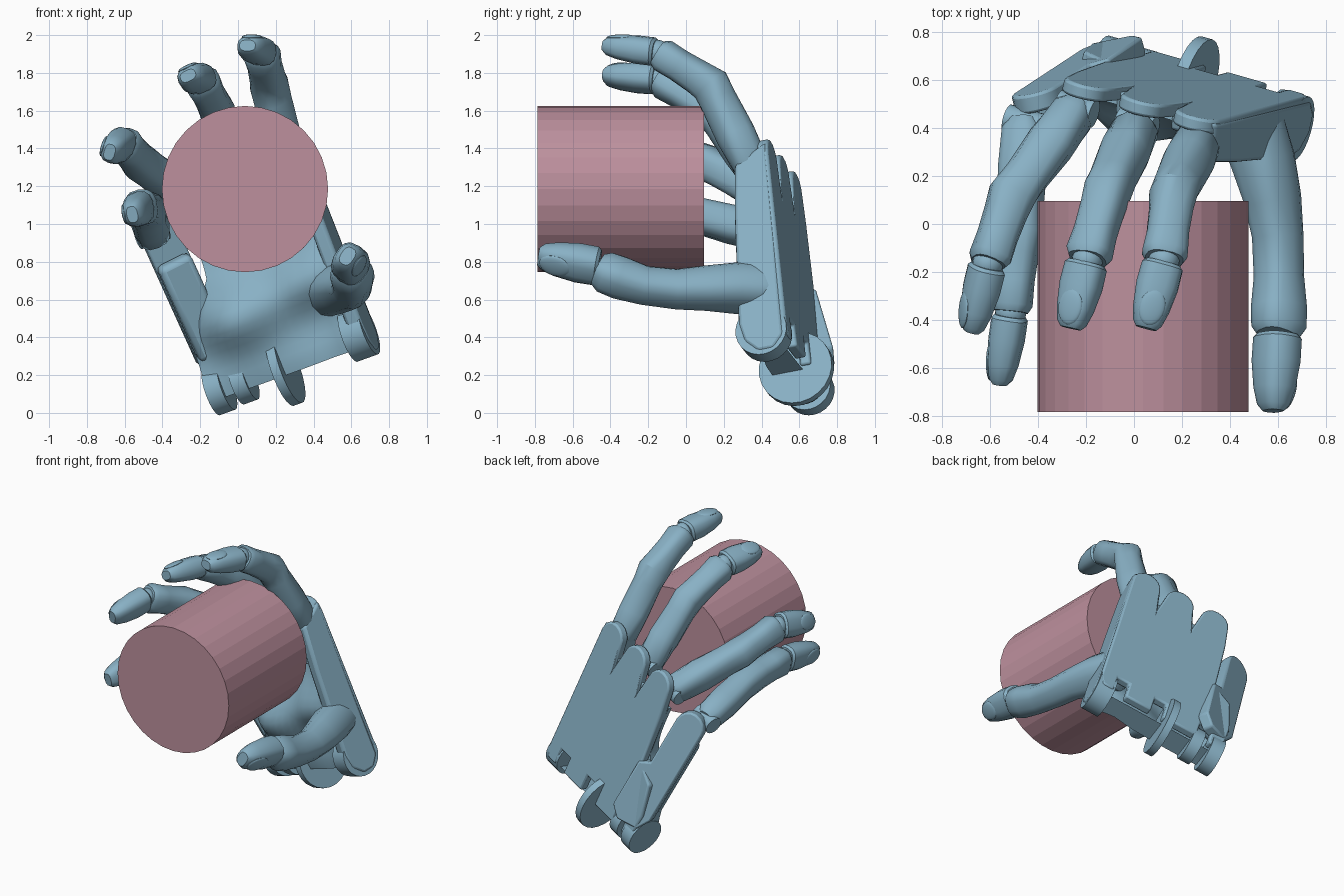
import bpy, bmesh
from math import sin, cos, pi, exp
from mathutils import Vector, Matrix

if "Cube" in bpy.data.objects:
    bpy.data.objects.remove(bpy.data.objects["Cube"])

def material(name, col):
    m = bpy.data.materials.new(name)
    m.diffuse_color = (*col, 1)
    m.use_nodes = True
    m.node_tree.nodes["Principled BSDF"].inputs["Base Color"].default_value = m.diffuse_color
    return m
BLUE = material("blue", (0.25, 0.44, 0.56))
PINK = material("pink", (0.51, 0.28, 0.34))

# palm frame: U across to the index side, V towards the knuckles, W out of the palm
U = Vector((0.91, -0.26, 0.33)).normalized()
V = Vector((-0.36, -0.10, 0.93))
V = (V - U * V.dot(U)).normalized()
W = U.cross(V)
O = Vector((-0.13, 0.785, 0.105))
PALM = Matrix((U, V, W)).transposed().to_4x4()
PALM.translation = O
SIDE = Matrix((V, W, U)).transposed().to_4x4()
SIDE.translation = O

def finish(bm, name, mat=BLUE, bevel=0, angle=0.6):
    bmesh.ops.recalc_face_normals(bm, faces=bm.faces)
    me = bpy.data.meshes.new(name)
    bm.to_mesh(me)
    bm.free()
    ob = bpy.data.objects.new(name, me)
    bpy.context.collection.objects.link(ob)
    me.materials.append(mat)
    if bevel:
        b = ob.modifiers.new("bevel", 'BEVEL')
        b.width, b.segments, b.limit_method = bevel, 2, 'ANGLE'
    bpy.ops.object.select_all(action='DESELECT')
    ob.select_set(True)
    bpy.context.view_layer.objects.active = ob
    bpy.ops.object.shade_smooth_by_angle(angle=angle)
    return ob

def prism(name, pts, depth, matrix, bevel=0.012):
    """Extrude a flat outline (x, y) from z=depth[0] to depth[1]."""
    bm = bmesh.new()
    f = bm.faces.new([bm.verts.new((x, y, depth[0])) for x, y in pts])
    r = bmesh.ops.extrude_face_region(bm, geom=[f])
    vs = [g for g in r['geom'] if isinstance(g, bmesh.types.BMVert)]
    bmesh.ops.translate(bm, verts=vs, vec=(0, 0, depth[1] - depth[0]))
    bmesh.ops.transform(bm, matrix=matrix, verts=bm.verts)
    return finish(bm, name, bevel=bevel)

def dorsal(p, t):
    """Direction away from the held cylinder, square to t."""
    d = Vector((p.x - 0.04, 0, p.z - 1.185))
    return (d - t * d.dot(t)).normalized()

def loft(name, rings, n=14):
    """Rounded tube through (point, half width, half height)."""
    bm = bmesh.new()
    P = [Vector(r[0]) for r in rings]
    loops = []
    for i, (_, a, b) in enumerate(rings):
        t = (P[min(i + 1, len(P) - 1)] - P[max(i - 1, 0)]).normalized()
        d = dorsal(P[i], t)
        s = t.cross(d)
        loop = []
        for k in range(n):
            c, q = [abs(v) ** 0.75 * (1 if v > 0 else -1)
                    for v in (cos(2 * pi * k / n), sin(2 * pi * k / n))]
            loop.append(bm.verts.new(P[i] + s * a * c + d * b * q))
        loops.append(loop)
    for A, B in zip(loops, loops[1:]):
        for k in range(n):
            bm.faces.new((A[k], A[(k + 1) % n], B[(k + 1) % n], B[k]))
    bm.faces.new(loops[0])
    bm.faces.new(loops[-1])
    return finish(bm, name)

def rod(name, p, axis, r, length):
    bm = bmesh.new()
    m = Matrix.Translation(p) @ Vector(axis).to_track_quat('Z', 'Y').to_matrix().to_4x4()
    bmesh.ops.create_cone(bm, cap_ends=True, segments=24, radius1=r, radius2=r, depth=length, matrix=m)
    return finish(bm, name)

def ellipsoid(name, p, x, y, z):
    bm = bmesh.new()
    m = Matrix((x, y, z)).transposed().to_4x4()
    m.translation = p
    bmesh.ops.create_uvsphere(bm, u_segments=20, v_segments=12, radius=1, matrix=m)
    return finish(bm, name)

def fingertip(name, a, b, w, h):
    """Separate end joint with a nail."""
    a, b = Vector(a), Vector(b)
    at = lambda t: a.lerp(b, t)
    loft(name, [(at(0), w * .85, h * .85), (at(.05), w, h), (at(.35), w * 1.02, h),
                (at(.7), w * .88, h * .86), (at(.92), w * .7, h * .66), (at(1), w * .5, h * .4)])
    t = (b - a).normalized()
    d = dorsal(at(.7), t)
    tn = (t - d * .14).normalized()
    ellipsoid(name + "_nail", at(.7) + d * h * .74, tn.cross(d) * w * .62,
              tn * (b - a).length * .27, d * h * .2)

def finger(name, mcp, pip, dip, tip, w=0.1):
    m, p, d, t = map(Vector, (mcp, pip, dip, tip))
    loft(name, [(m.lerp(p, -.04), w * .7, w * .6), (m.lerp(p, .06), w * .95, w * .9), (m.lerp(p, .4), w, w),
                (m.lerp(p, .82), w * .93, w * .93), (p, w * .95, w),
                (p.lerp(d, .25), w * .9, w * .9), (p.lerp(d, .6), w * .88, w * .84),
                (p.lerp(d, .9), w * .96, w * .86), (p.lerp(d, .99), w * .8, w * .7)])
    ellipsoid(name + "_end_joint", d, U * w * .65, V * w * .65, W * w * .65)
    fingertip(name + "_tip", d.lerp(t, .04), t, w * .88, w * .74)
    rod(name + "_knuckle_pin", m, U, 0.06, 0.16)

# held cylinder
bm = bmesh.new()
bmesh.ops.create_cone(bm, cap_ends=True, segments=32, radius1=0.44, radius2=0.44, depth=0.88,
                      matrix=Matrix.Translation((0.037, -0.345, 1.185)) @ Matrix.Rotation(pi / 2, 4, 'X'))
finish(bm, "held_cylinder", PINK, angle=0.1)

# back of the hand: notched wrist edge and three rounded knuckle lobes
out = [(0.04, 0.0)]
for n in (0.14, 0.48, 0.76):
    out += [(n, 0), (n, .12), (n + .09, .12), (n + .09, 0)]
out += [(0.93, 0.0), (0.96, 0.06)]
for c, gap in ((0.86, .14), (0.61, .15), (0.35, .14)):
    out += [(c + .1 * cos(pi * k / 8), 1.04 + .1 * sin(pi * k / 8)) for k in range(9)]
    out += [(c - gap + .02, .88)]
out += [(0.21, 0.5), (0.08, 0.42), (0.03, 0.2)]
prism("hand_back", out, (0, 0.06), PALM)

# inner palm: one smooth surface, raised at the heel and thumb root
def palm_height(u, v):
    bump = exp(-((v - .36) / .2) ** 2) * exp(-((u - .33) / .27) ** 2)
    root = exp(-((v - .42) / .18) ** 2) * exp(-((u - .76) / .2) ** 2)
    base = .19 * exp(-(v / .22) ** 2) * (1 - max(0, u - .6))
    rim = .07 * max(0, (u - .75) / .2)
    return .08 + .24 * bump + .16 * root + base * .7 + rim
bm = bmesh.new()
nu, nv = 18, 20
grid = []
for i in range(nv + 1):
    v = -.02 + .95 * i / nv
    left = .03 + .2 * min(1, max(0, (v - .25) / .35))
    grid.append([bm.verts.new(PALM @ Vector((u, v, palm_height(u, v))))
                 for u in [left + (.94 - left) * j / nu for j in range(nu + 1)]])
for i in range(nv):
    for j in range(nu):
        bm.faces.new((grid[i][j], grid[i][j + 1], grid[i + 1][j + 1], grid[i + 1][j]))
rim = [e for e in bm.edges if e.is_boundary]
ext = bmesh.ops.extrude_edge_only(bm, edges=rim)
for g in ext['geom']:
    if isinstance(g, bmesh.types.BMVert):
        q = g.co - O
        g.co -= W * (q.dot(W) - .05)
finish(bm, "inner_palm", angle=0.9)

# index side wall and the webs between knuckles (profile in V, W)
wall = [(.0, .02), (1.1, .01), (1.0, .19), (.7, .22), (.1, .26), (0, .24), (-.07, .17), (-.07, .08)]
prism("index_side_wall", wall, (.88, .965), SIDE, .02)
for u in (.48, .735):
    prism("knuckle_web", [(.7, .02), (.95, .02), (.92, .12), (.7, .14)], (u - .03, u + .03), SIDE)

# wrist lugs
for u, v, w, r, t in ((.07, .02, .12, .13, .09), (.21, .02, .12, .12, .08),
                      (.44, 0, .09, .2, .05), (.9, .05, .14, .14, .12)):
    rod("wrist_lug", O + U * u + V * v + W * w, U, r, t)

# folding little-finger hand plate
a, b = Vector((-0.13, 0.715, 0.31)), Vector((-0.42, 0.525, 0.95))
pv = (b - a).normalized()
pu = Vector((0.85, 0.15, 0.38))
pu = (pu - pv * pu.dot(pv)).normalized()
pm = Matrix((pu, pv, pu.cross(pv))).transposed().to_4x4()
pm.translation = a
L = (b - a).length
cap = [(.1 * cos(pi * k / 8), L - .03 + .1 * sin(pi * k / 8)) for k in range(9)]
prism("little_side_plate", [(-.1, 0), (-.05, -.1), (.1, -.12), (.17, -.05), (.17, .3), (.1, .34)] + cap,
      (-.03, .05), pm)
prism("little_side_body", [(-.1, .02), (.09, .02), (.09, L - .14), (-.1, L - .14)], (.04, .15), pm, .03)

# fingers
finger("index_finger", (.27, .35, 1.30), (.165, .13, 1.735), (.125, -.15, 1.91), (.05, -.435, 1.945))
finger("middle_finger", (.01, .41, 1.22), (-.11, .14, 1.60), (-.195, -.15, 1.765), (-.265, -.435, 1.785))
finger("ring_finger", (-.24, .48, 1.12), (-.51, .12, 1.32), (-.61, -.165, 1.43), (-.68, -.45, 1.38))
finger("little_finger", (-.455, .42, .95), (-.48, -.03, 1.07), (-.515, -.37, 1.09), (-.56, -.67, 1.05))

# thumb
loft("thumb", [((.47, .46, .65), .09, .08), ((.49, .41, .65), .135, .125), ((.54, .26, .66), .125, .125),
               ((.58, .1, .66), .105, .115), ((.6, -.05, .655), .098, .1), ((.605, -.22, .675), .095, .098),
               ((.605, -.35, .715), .105, .11), ((.605, -.43, .745), .10, .11), ((.6, -.465, .76), .08, .085)])
fingertip("thumb_tip", (.6, -.46, .775), (.58, -.78, .83), .10, .09)
